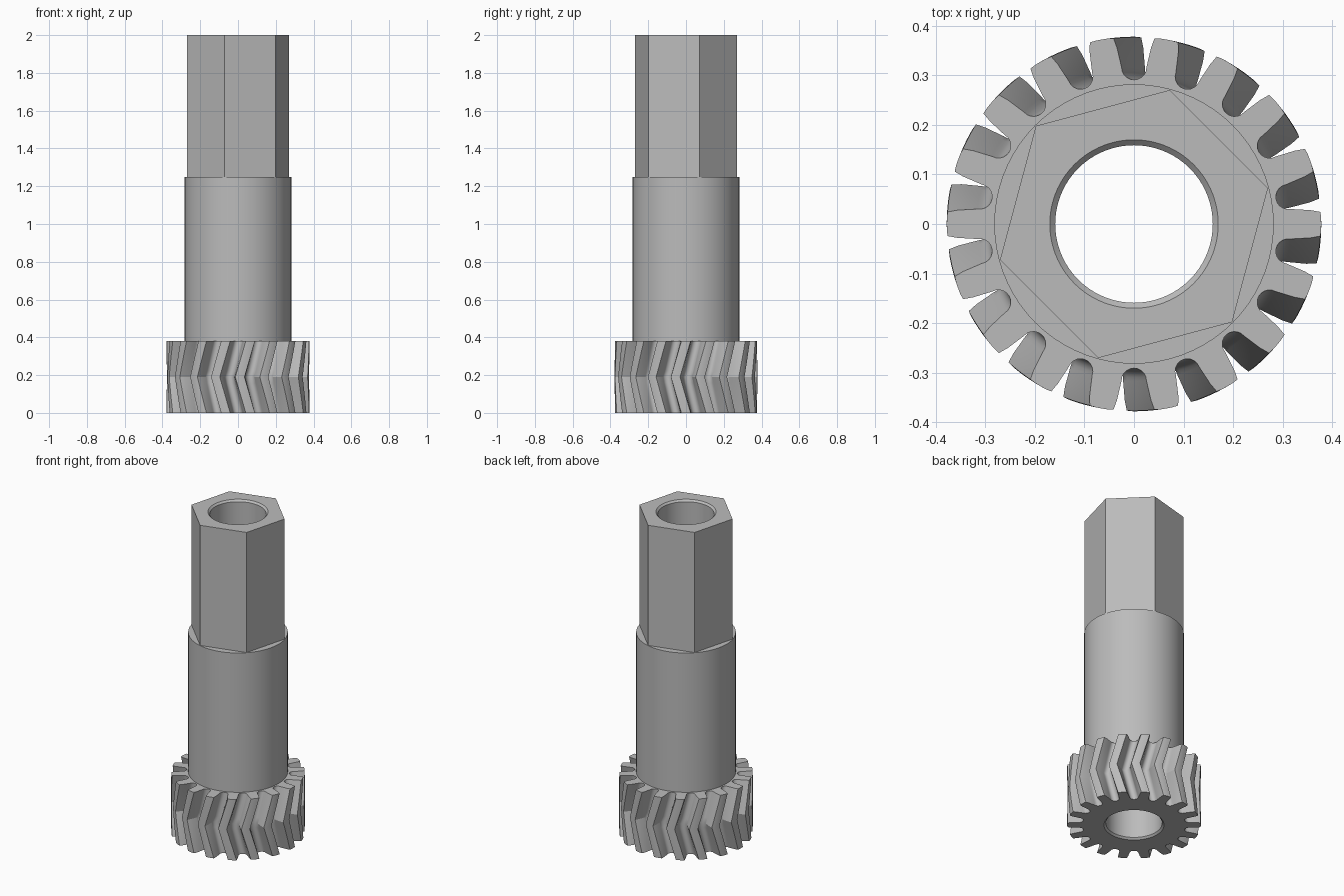
import bpy
import bmesh
from math import sin, cos, atan2, hypot, radians, pi

cube = bpy.data.objects.get("Cube")
if cube:
    bpy.data.objects.remove(cube)

TEETH, TWIST = 18, radians(-8.5)
GEAR_TOP, COLLAR_TOP, TOP = 0.38, 1.25, 2.0
BORE, CHAMFER = 0.159, 0.011

steel = bpy.data.materials.new("steel_grey")
steel.use_nodes = True
steel.diffuse_color = (0.5, 0.5, 0.5, 1)
steel.node_tree.nodes["Principled BSDF"].inputs["Base Color"].default_value = (0.5, 0.5, 0.5, 1)


def ring(outline, z, turn=0.0):
    """Points of a polar outline at one height."""
    return [(r * cos(a + turn), r * sin(a + turn), z) for a, r in outline]


def bore_ring(outline, z, r):
    return ring([(a, r) for a, _ in outline], z)


def tube(name, rings):
    """Join rings in order, closing the last onto the first."""
    bm = bmesh.new()
    loops = [[bm.verts.new(p) for p in pts] for pts in rings]
    for lower, upper in zip(loops, loops[1:] + loops[:1]):
        n = len(lower)
        for i in range(n):
            j = (i + 1) % n
            bm.faces.new((lower[i], lower[j], upper[j], upper[i]))
    bmesh.ops.recalc_face_normals(bm, faces=bm.faces)
    mesh = bpy.data.meshes.new(name)
    bm.to_mesh(mesh)
    bm.free()
    mesh.materials.append(steel)
    obj = bpy.data.objects.new(name, mesh)
    bpy.context.collection.objects.link(obj)
    bpy.ops.object.select_all(action='DESELECT')
    obj.select_set(True)
    bpy.context.view_layer.objects.active = obj
    bpy.ops.object.shade_smooth_by_angle(angle=radians(26))
    return obj


# Half of one tooth gap: round root, then the curved flank up to the tip
half = []
for k in range(6):
    x, y = 0.025 * sin(k * pi / 10), 0.316 - 0.025 * cos(k * pi / 10)
    half.append((atan2(x, y), hypot(x, y)))
half += [(radians(d), r) for d, r in ((5.0, 0.335), (5.5, 0.357), (6.3, 0.377), (8.2, 0.378))]
gap = [(-a, r) for a, r in reversed(half[1:])] + half + [(radians(10), 0.378)]
pitch = 2 * pi / TEETH
outline = [(a + (k + 0.5) * pitch, r) for k in range(TEETH) for a, r in gap]

# Herringbone gear: twists out to mid height and back again
steps = 12
rings = [ring(outline, GEAR_TOP * s / steps, TWIST * (1 - abs(2 * s / steps - 1)))
         for s in range(steps + 1)]
rings += [bore_ring(outline, GEAR_TOP, BORE),
          bore_ring(outline, CHAMFER, BORE),
          bore_ring(outline, 0, BORE + CHAMFER)]
tube("herringbone_gear", rings)

# Round collar
angles = [radians(5 * i) for i in range(72)]
circle = [(a, 0.282) for a in angles]
tube("round_collar", [ring(circle, GEAR_TOP), ring(circle, COLLAR_TOP),
                      bore_ring(circle, COLLAR_TOP, BORE), bore_ring(circle, GEAR_TOP, BORE)])

# Hexagonal drive with a corner at fifteen degrees and a chamfered bore
flat = 0.28 * cos(pi / 6)
hexagon = [(a, flat / cos((a - radians(15)) % (pi / 3) - pi / 6)) for a in angles]
tube("hex_drive", [ring(hexagon, COLLAR_TOP), ring(hexagon, TOP),
                   bore_ring(hexagon, TOP, BORE + CHAMFER),
                   bore_ring(hexagon, TOP - CHAMFER, BORE),
                   bore_ring(hexagon, COLLAR_TOP, BORE)])
